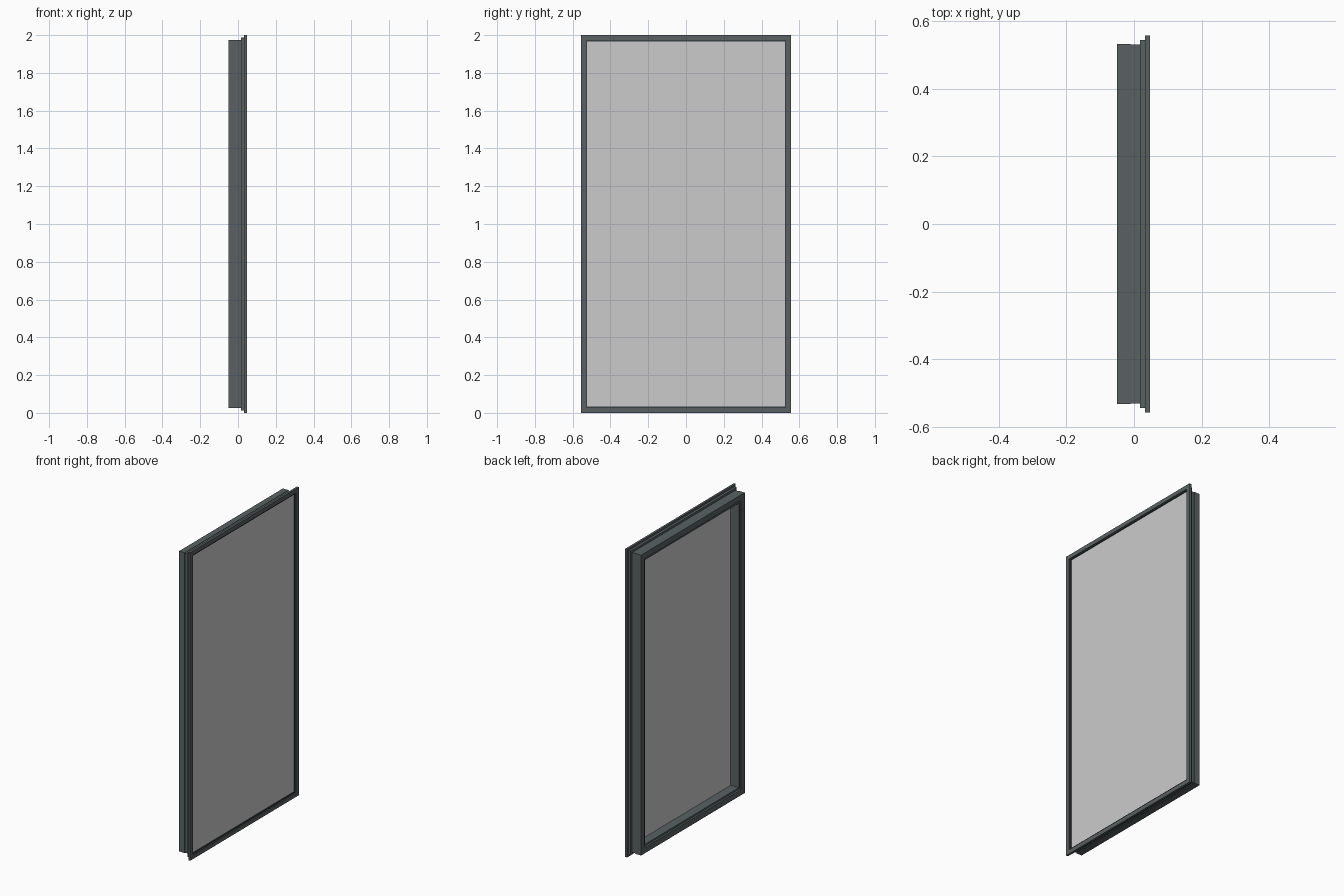
import bpy

if "Cube" in bpy.data.objects:
    bpy.data.objects.remove(bpy.data.objects["Cube"])

HALF_Y, HEIGHT = 0.557, 2.0


def material(name, rgb):
    m = bpy.data.materials.new(name)
    m.diffuse_color = (*rgb, 1)
    m.use_nodes = True
    m.node_tree.nodes["Principled BSDF"].inputs["Base Color"].default_value = m.diffuse_color
    return m


def mitred_frame(name, profile, mat):
    """Sweep a closed (x, inset) profile around the window rectangle."""
    n = len(profile)
    verts, faces = [], []
    for sy, top in ((-1, 0), (1, 0), (1, 1), (-1, 1)):
        for x, d in profile:
            verts.append((x, sy * (HALF_Y - d), HEIGHT - d if top else d))
    for c in range(4):
        for i in range(n):
            a, b, j = c * n, (c + 1) % 4 * n, (i + 1) % n
            faces.append((a + i, b + i, b + j, a + j))
    me = bpy.data.meshes.new(name)
    me.from_pydata(verts, [], faces)
    me.materials.append(mat)
    ob = bpy.data.objects.new(name, me)
    bpy.context.collection.objects.link(ob)
    # Consistent outward normals
    bpy.context.view_layer.objects.active = ob
    bpy.ops.object.mode_set(mode='EDIT')
    bpy.ops.mesh.select_all(action='SELECT')
    bpy.ops.mesh.normals_make_consistent(inside=False)
    bpy.ops.object.mode_set(mode='OBJECT')
    return ob


slate = material("slate_frame", (0.10, 0.12, 0.125))
rubber = material("dark_gasket", (0.04, 0.05, 0.052))

# Stepped frame: front flange, middle step, rear block, open reveal, pane rebate
mitred_frame("window_frame", [
    (0.047, 0.0), (0.033, 0.0), (0.033, 0.013), (0.017, 0.013),
    (0.017, 0.027), (-0.01, 0.027), (-0.01, 0.025), (-0.05, 0.025),
    (-0.05, 0.062), (-0.043, 0.066), (-0.043, 0.077), (0.015, 0.077),
    (0.015, 0.032), (0.036, 0.032), (0.036, 0.027), (0.047, 0.027)], slate)

# Thin seal around the front of the pane
mitred_frame("pane_gasket", [
    (0.036, 0.027), (0.042, 0.027), (0.042, 0.034), (0.036, 0.034)], rubber)

# Glass pane
bpy.ops.mesh.primitive_cube_add(size=1, location=(0.0255, 0, HEIGHT / 2))
pane = bpy.context.object
pane.name = "glass_pane"
pane.scale = (0.021, 2 * (HALF_Y - 0.032), HEIGHT - 0.064)
bpy.ops.object.transform_apply(location=False, rotation=False, scale=True)
